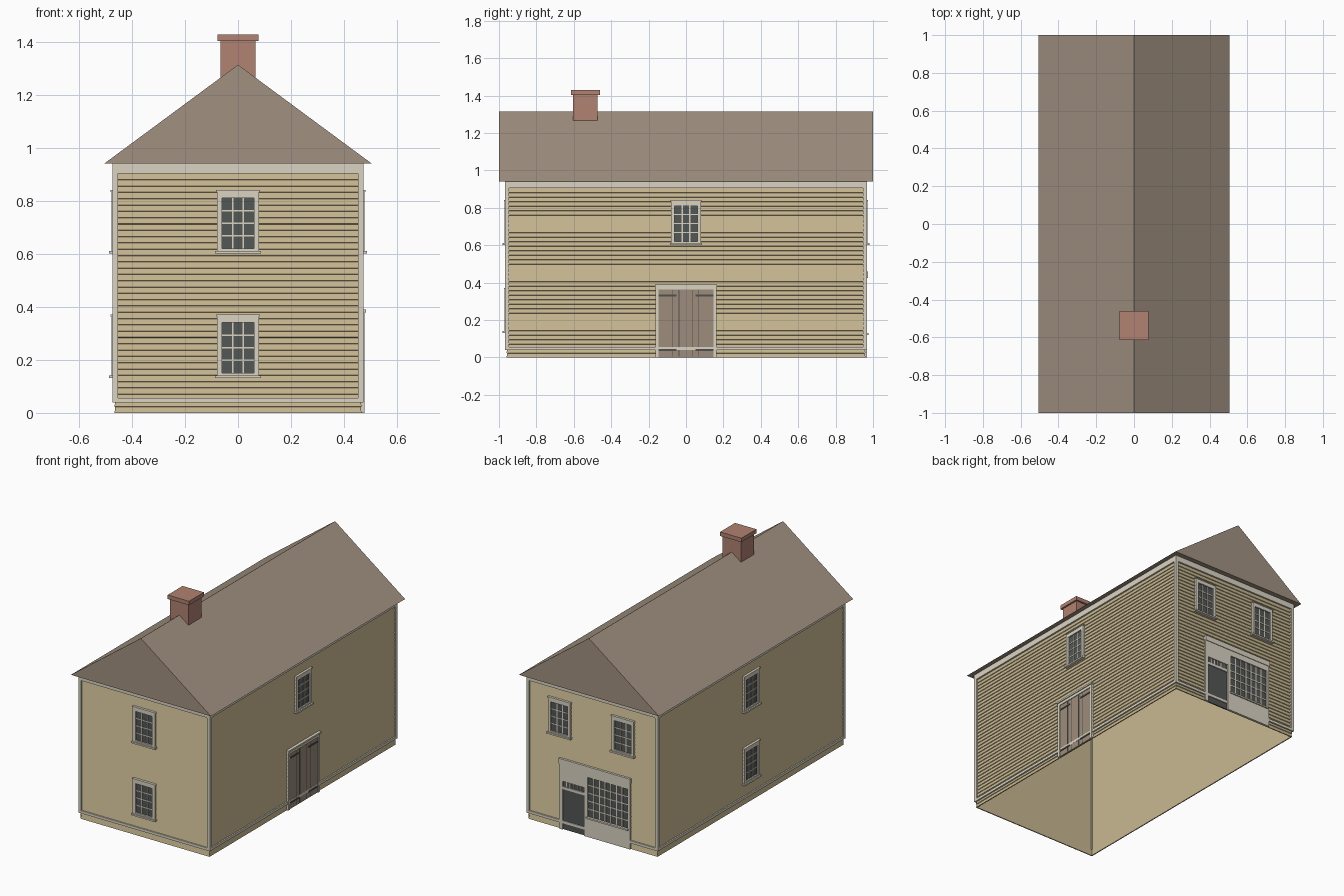
import bpy, bmesh
from mathutils import Matrix, Vector

cube = bpy.data.objects.get("Cube")
if cube:
    bpy.data.objects.remove(cube)


def material(name, rgb):
    lin = [((c / 255 + 0.055) / 1.055) ** 2.4 for c in rgb] + [1]
    m = bpy.data.materials.new(name)
    m.use_nodes = True
    m.diffuse_color = lin
    bsdf = m.node_tree.nodes["Principled BSDF"]
    bsdf.inputs["Base Color"].default_value = lin
    bsdf.inputs["Roughness"].default_value = 0.9
    return m


TAN = material("tan siding", (201, 185, 146))
ROOF = material("brown roof", (161, 145, 129))
TRIM = material("pale trim", (219, 212, 195))
GLASS = material("dark glass", (82, 87, 85))
BRICK = material("brick red", (177, 130, 113))
DOOR = material("taupe door", (157, 141, 124))
IRON = material("dark iron", (82, 80, 78))

HX, HY = 0.462, 0.955        # half size of the hollow walls
EAVE, RIDGE = 0.942, 1.315


def wall_frame(nx, ny, dist):
    """Local x runs along the wall, local y points outward, z is up."""
    return Matrix(((-ny, nx, 0, nx * dist), (nx, ny, 0, ny * dist),
                   (0, 0, 1, 0), (0, 0, 0, 1)))


FRONT, BACK = wall_frame(0, -1, HY), wall_frame(0, 1, HY)
RIGHT, LEFT = wall_frame(1, 0, HX), wall_frame(-1, 0, HX)
WORLD = Matrix.Identity(4)


def finish(name, bm, mat, frame):
    bm.transform(frame)
    bmesh.ops.recalc_face_normals(bm, faces=bm.faces)
    me = bpy.data.meshes.new(name)
    bm.to_mesh(me)
    bm.free()
    me.materials.append(mat)
    ob = bpy.data.objects.new(name, me)
    bpy.context.collection.objects.link(ob)


def boxes(name, mat, spans, frame=WORLD):
    """One object made of boxes, each given as (x0, x1, y0, y1, z0, z1)."""
    bm = bmesh.new()
    for x0, x1, y0, y1, z0, z1 in spans:
        size = Matrix.Diagonal((x1 - x0, y1 - y0, z1 - z0, 1))
        mid = Vector((x0 + x1, y0 + y1, z0 + z1)) / 2
        bmesh.ops.create_cube(bm, size=1, matrix=Matrix.Translation(mid) @ size)
    finish(name, bm, mat, frame)


def prism(name, mat, profile, a, b, frame=WORLD, along=0):
    """Extrude a 2D outline from a to b along local x (0) or y (1)."""
    bm = bmesh.new()
    place = (lambda t, p, z: (t, p, z)) if along == 0 else (lambda t, p, z: (p, t, z))
    face = bm.faces.new([bm.verts.new(place(a, p, z)) for p, z in profile])
    out = bmesh.ops.extrude_face_region(bm, geom=[face])
    moved = [v for v in out["geom"] if isinstance(v, bmesh.types.BMVert)]
    bmesh.ops.translate(bm, verts=moved, vec=place(b - a, 0, 0))
    finish(name, bm, mat, frame)


# Lapped siding forms the four walls, open underneath
def siding(name, frame, half):
    top, count, lip = 0.905, 38, 0.005
    step = top / count
    outline = [(-0.002, 0)]
    for i in range(count):
        outline += [(lip, i * step), (0.001, (i + 1) * step - 0.002)]
    outline += [(0.001, EAVE), (-0.002, EAVE)]
    prism(name, TAN, outline, -half, half, frame)


# Siding, frieze and skirt on every wall
E = 0.012
for name, frame, half in (("front", FRONT, HX), ("back", BACK, HX),
                          ("right", RIGHT, HY), ("left", LEFT, HY)):
    siding(name + "_siding", frame, half + 0.003)
    boxes(name + "_frieze", TRIM, [(-half - E, half + E, 0, E, 0.905, EAVE)], frame)
    boxes(name + "_skirt", TRIM, [(-half - E, half + E, 0, E, 0.04, 0.057)], frame)

# Corner boards
boxes("corner_boards", TRIM, [
    (min(sx * (HX - 0.008), sx * (HX + E)), max(sx * (HX - 0.008), sx * (HX + E)),
     min(sy * (HY - 0.008), sy * (HY + E)), max(sy * (HY - 0.008), sy * (HY + E)),
     0.04, EAVE) for sx in (-1, 1) for sy in (-1, 1)])

# Solid gabled roof
prism("roof", ROOF, [(-0.505, EAVE), (0.505, EAVE), (0, RIDGE)], -1, 1, along=1)

# Chimney
CY = -0.538
boxes("chimney_shaft", BRICK, [(-0.066, 0.066, CY - 0.066, CY + 0.066, 1.2, 1.404)])
boxes("chimney_cap", BRICK, [(-0.077, 0.077, CY - 0.077, CY + 0.077, 1.404, 1.43)])


def grid_bars(u0, u1, z0, z1, cols, rows, w, d0, d1):
    bars = []
    for i in range(1, cols):
        u = u0 + (u1 - u0) * i / cols
        bars.append((u - w, u + w, d0, d1, z0, z1))
    for j in range(1, rows):
        z = z0 + (z1 - z0) * j / rows
        bars.append((u0, u1, d0, d1, z - w, z + w))
    return bars


def frame_bars(u0, u1, z0, z1, iu0, iu1, iz0, iz1, d):
    """Four boards around an opening."""
    return [(u0, iu0, 0, d, z0, z1), (iu1, u1, 0, d, z0, z1),
            (iu0, iu1, 0, d, z0, iz0), (iu0, iu1, 0, d, iz1, z1)]


def window(name, frame, u, z):
    boxes(name + "_glass", GLASS,
          [(u - 0.065, u + 0.065, 0, 0.0065, z + 0.01, z + 0.21)], frame)
    bars = frame_bars(u - 0.08, u + 0.08, z, z + 0.235,
                      u - 0.061, u + 0.061, z + 0.015, z + 0.205, 0.016)
    bars += grid_bars(u - 0.061, u + 0.061, z + 0.015, z + 0.205, 3, 4, 0.003, 0, 0.009)
    bars.append((u - 0.086, u + 0.086, 0, 0.025, z - 0.004, z + 0.006))
    bars.append((u - 0.084, u + 0.084, 0, 0.019, z + 0.229, z + 0.235))
    boxes(name + "_frame", TRIM, bars, frame)


# Sash windows
UP, LOW = 0.606, 0.136
for name, frame, u, z in (
        ("front_upper_window", FRONT, 0, UP), ("front_lower_window", FRONT, 0, LOW),
        ("left_upper_window", LEFT, 0, UP), ("left_lower_window", LEFT, 0, LOW),
        ("right_upper_window", RIGHT, 0, UP),
        ("back_upper_window_a", BACK, -0.236, UP), ("back_upper_window_b", BACK, 0.221, UP)):
    window(name, frame, u, z)

# Double plank door in the right wall
boxes("plank_door", DOOR, [(-0.146, 0.146, 0, 0.011, 0, 0.362)], RIGHT)
boxes("plank_door_frame", TRIM, [(-0.163, -0.146, 0, 0.016, 0, 0.38),
                                 (0.146, 0.163, 0, 0.016, 0, 0.38),
                                 (-0.146, 0.146, 0, 0.016, 0.362, 0.38),
                                 (-0.167, 0.167, 0, 0.022, 0.38, 0.391)], RIGHT)
boxes("plank_door_seams", IRON,
      [(u - 0.002, u + 0.002, 0, 0.012, 0.004, 0.36) for u in (-0.073, -0.038, 0.033, 0.068)],
      RIGHT)
boxes("plank_door_hinges", IRON,
      [(min(s * 0.052, s * 0.146), max(s * 0.052, s * 0.146), 0, 0.015, z - 0.005, z + 0.005)
       for s in (-1, 1) for z in (0.04, 0.332)], RIGHT)

# Shopfront on the back wall
DU0, DU1, WU0, WU1 = -0.212, -0.058, -0.032, 0.255
TOP, HEAD = 0.388, 0.315
boxes("shop_glass", GLASS, [(WU0, WU1, 0, 0.0065, 0.125, TOP)], BACK)
boxes("shop_door", GLASS, [(DU0, DU1, 0, 0.0065, 0, HEAD)], BACK)
boxes("shop_surround", TRIM, [
    (-0.237, DU0, 0, 0.014, 0, 0.455), (DU1, WU0, 0, 0.014, 0, 0.455),
    (WU1, 0.275, 0, 0.014, 0, 0.455), (DU0, DU1, 0, 0.014, HEAD, 0.455),
    (WU0, WU1, 0, 0.014, TOP, 0.455), (WU0, WU1, 0, 0.014, 0, 0.125),
    (DU0, DU1, 0, 0.0125, 0.263, 0.28),
    (WU0 - 0.008, WU1 + 0.008, 0, 0.022, 0.12, 0.13),
    (-0.239, 0.277, 0, 0.018, 0.425, 0.46)], BACK)
boxes("shop_window_bars", TRIM,
      grid_bars(WU0, WU1, 0.13, TOP, 7, 5, 0.0035, 0, 0.009), BACK)
boxes("shop_transom_bars", TRIM,
      grid_bars(DU0, DU1, 0.28, HEAD, 6, 1, 0.003, 0, 0.009), BACK)
